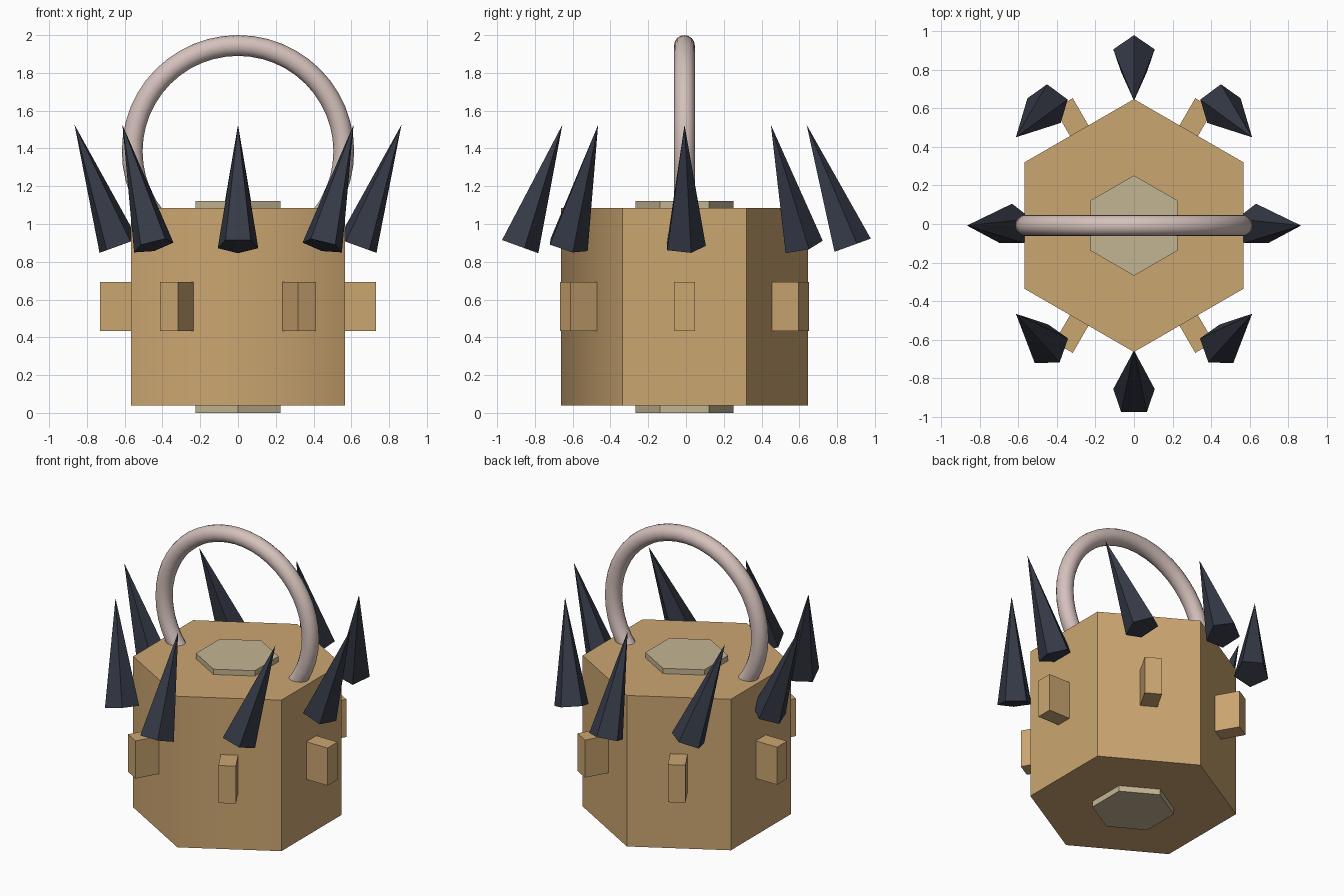
import bpy
import math
from mathutils import Vector, Matrix

old = bpy.data.objects.get("Cube")
if old:
    bpy.data.objects.remove(old, do_unlink=True)

YC = -0.008  # the body axis sits slightly forward


def material(name, rgb):
    m = bpy.data.materials.new(name)
    m.use_nodes = True
    m.diffuse_color = (*rgb, 1)
    bsdf = next(n for n in m.node_tree.nodes if n.type == 'BSDF_PRINCIPLED')
    bsdf.inputs["Base Color"].default_value = (*rgb, 1)
    return m


TAN = material("tan", (0.60, 0.38, 0.165))
CREAM = material("cream", (0.55, 0.46, 0.29))
PINK = material("pale pink", (0.66, 0.53, 0.50))
SLATE = material("dark slate", (0.036, 0.042, 0.062))


def finish(name, mat):
    ob = bpy.context.object
    ob.name = ob.data.name = name
    ob.data.materials.clear()
    ob.data.materials.append(mat)
    return ob


def hexagon(name, radius, z0, z1, mat):
    bpy.ops.mesh.primitive_cylinder_add(vertices=6, radius=radius, depth=z1 - z0,
                                        location=(0, YC, (z0 + z1) / 2))
    return finish(name, mat)


# Hexagonal body: crisp edges except the soft front corner
body = hexagon("body", 0.655, 0.04, 1.085, TAN)
body.data.shade_smooth()
for e in body.data.edges:
    ends = [body.data.vertices[i].co for i in e.vertices]
    front = all(abs(c.x) < 0.01 and c.y < 0 for c in ends)
    e.use_edge_sharp = not front

# Caps on both ends
hexagon("top_cap", 0.26, 1.07, 1.122, CREAM)
hexagon("bottom_cap", 0.26, 0.0, 0.06, CREAM)

# Ring handle, its lower part sunk into the body
bpy.ops.mesh.primitive_torus_add(major_radius=0.56, minor_radius=0.055,
                                 major_segments=48, minor_segments=16,
                                 location=(0, YC, 1.385),
                                 rotation=(math.pi / 2, 0, 0))
handle = finish("handle", PINK)
handle.data.shade_smooth()

# One lug on each side of the body
for i in range(6):
    a = math.radians(60 * i)
    r = 0.63
    bpy.ops.mesh.primitive_cube_add(
        size=1, location=(r * math.cos(a), YC + r * math.sin(a), 0.563),
        rotation=(0, 0, a))
    lug = finish(f"lug_{i + 1}", TAN)
    lug.data.transform(Matrix.Diagonal((0.2, 0.11, 0.26, 1)))

# Eight five-sided spikes, leaning outward at the sides and inward front and back
LENGTH, TILT = 0.682, math.radians(20)
for i in range(8):
    a = math.radians(45 * i)
    c, s = math.cos(a), math.sin(a)
    base = Vector((0.632 * c, YC + 0.88 * s, 0.884))
    axis = Vector((c * math.sin(TILT), -s * math.sin(TILT), math.cos(TILT)))
    bpy.ops.mesh.primitive_cone_add(vertices=5, radius1=0.113, radius2=0, depth=LENGTH,
                                    location=base + axis * LENGTH / 2)
    spike = finish(f"spike_{i + 1}", SLATE)
    turn = Vector((0, 0, 1)).rotation_difference(axis)
    spike.rotation_euler = turn.to_euler()
